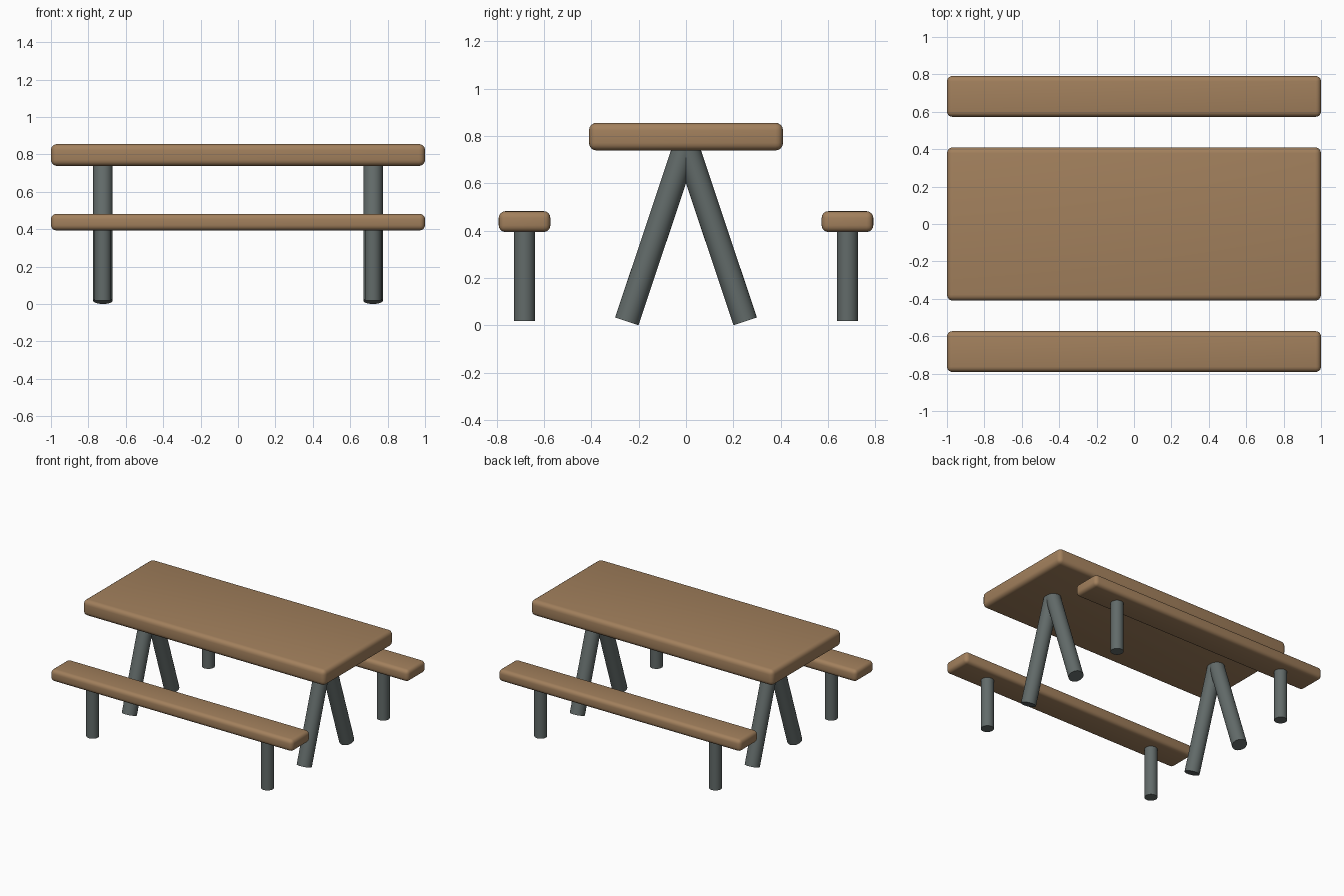
import bpy, math
from mathutils import Vector

cube = bpy.data.objects.get("Cube")
if cube:
    bpy.data.objects.remove(cube, do_unlink=True)


def material(name, colour):
    mat = bpy.data.materials.new(name)
    mat.use_nodes = True
    mat.diffuse_color = colour
    mat.node_tree.nodes["Principled BSDF"].inputs["Base Color"].default_value = colour
    return mat


wood = material("warm_wood", (0.36, 0.215, 0.108, 1))
metal = material("grey_metal", (0.122, 0.146, 0.142, 1))


def finish(name, mat):
    obj = bpy.context.object
    obj.name = name
    obj.data.materials.append(mat)
    return obj


def board(name, size, centre, radius):
    """Plank with rounded edges."""
    bpy.ops.mesh.primitive_cube_add(size=1, location=centre)
    obj = finish(name, wood)
    obj.scale = size
    bpy.ops.object.transform_apply(location=False, rotation=False, scale=True)
    bevel = obj.modifiers.new("rounded_edges", "BEVEL")
    bevel.width = radius
    bevel.segments = 4
    bpy.ops.object.modifier_apply(modifier=bevel.name)
    bpy.ops.object.shade_smooth_by_angle(angle=math.radians(40))


def post(name, foot, top, radius):
    """Round leg running from foot to top."""
    foot, top = Vector(foot), Vector(top)
    axis = top - foot
    bpy.ops.mesh.primitive_cylinder_add(
        vertices=32, radius=radius, depth=axis.length, location=(foot + top) / 2,
        rotation=axis.to_track_quat("Z", "Y").to_euler())
    finish(name, metal)
    bpy.ops.object.shade_smooth_by_angle(angle=math.radians(40))


# Table top
board("table_top", (2, 0.82, 0.117), (0, 0, 0.797), 0.032)

# Benches on both long sides, with splayed table legs between them
for side, y in (("front", -1), ("back", 1)):
    board(side + "_bench_seat", (2, 0.218, 0.088), (0, y * 0.682, 0.438), 0.028)
    for end, x in (("right", -0.722), ("left", 0.722)):
        post(f"{side}_{end}_bench_leg", (x, y * 0.682, 0.018), (x, y * 0.682, 0.43), 0.044)
        post(f"{side}_{end}_table_leg", (x, y * 0.25, 0.017), (x, y * -0.008, 0.788), 0.052)
